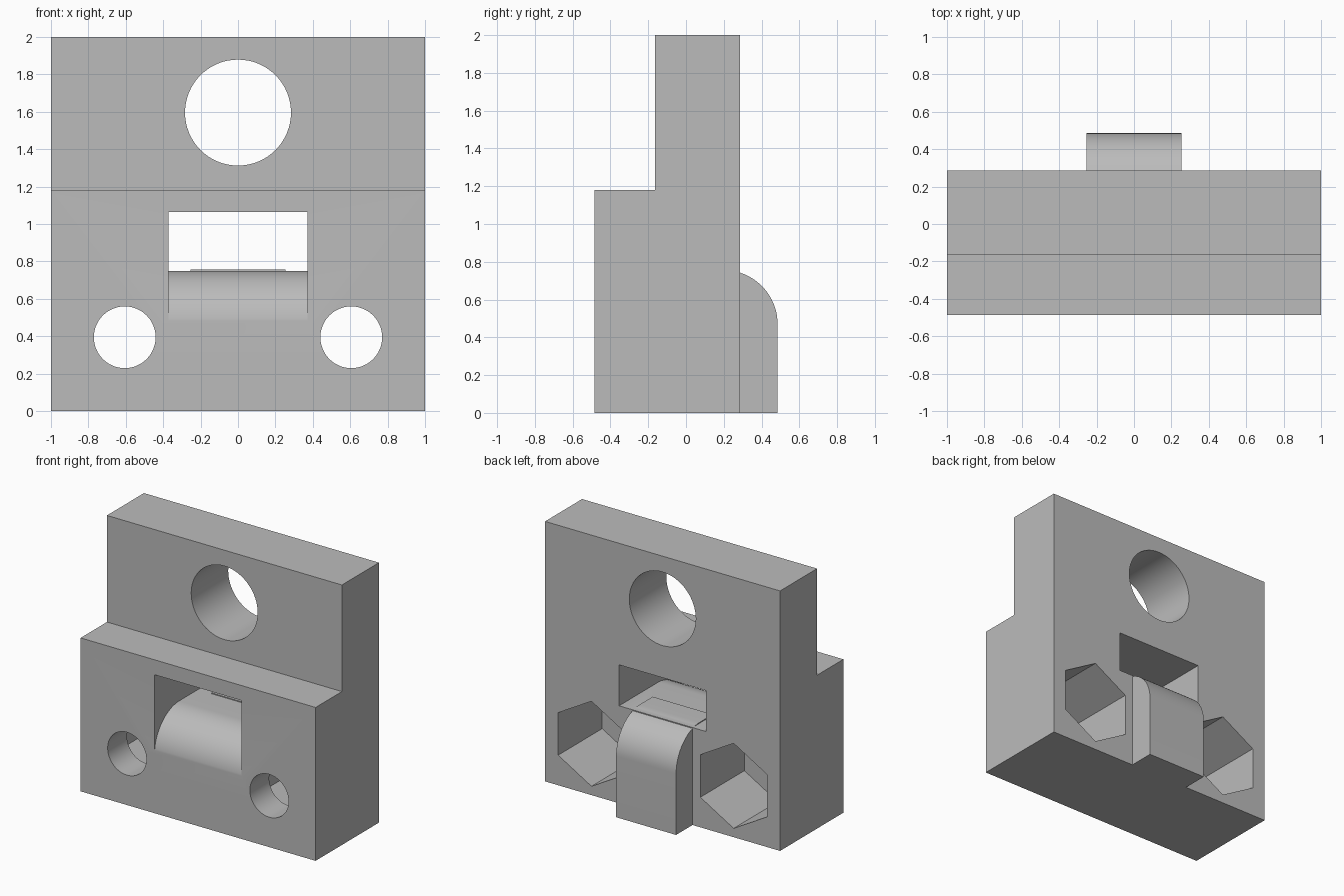
import bpy
import bmesh
from math import cos, sin, pi, radians
from mathutils import Matrix

cube = bpy.data.objects.get("Cube")
if cube:
    bpy.data.objects.remove(cube, do_unlink=True)

grey = bpy.data.materials.new("plain grey")
grey.use_nodes = True
colour = (0.5, 0.5, 0.5, 1)
grey.diffuse_color = colour
grey.node_tree.nodes["Principled BSDF"].inputs["Base Color"].default_value = colour


def make_object(name, bm):
    bmesh.ops.recalc_face_normals(bm, faces=bm.faces)
    mesh = bpy.data.meshes.new(name)
    bm.to_mesh(mesh)
    bm.free()
    mesh.materials.append(grey)
    obj = bpy.data.objects.new(name, mesh)
    bpy.context.collection.objects.link(obj)
    return obj


def extrude_x(name, profile, half_width):
    """Solid from a (y, z) outline, centred on x = 0."""
    bm = bmesh.new()
    face = bm.faces.new([bm.verts.new((-half_width, y, z)) for y, z in profile])
    side = bmesh.ops.extrude_face_region(bm, geom=[face])["geom"]
    moved = [v for v in side if isinstance(v, bmesh.types.BMVert)]
    bmesh.ops.translate(bm, verts=moved, vec=(2 * half_width, 0, 0))
    return make_object(name, bm)


def bore(name, x, z, radius, y0, y1, sides):
    """Prism along y, with a corner pointing up."""
    bm = bmesh.new()
    bmesh.ops.create_cone(bm, cap_ends=True, segments=sides, radius1=radius,
                          radius2=radius, depth=y1 - y0)
    bmesh.ops.transform(bm, verts=bm.verts,
                        matrix=Matrix.Translation((x, (y0 + y1) / 2, z))
                        @ Matrix.Rotation(radians(90), 4, "X"))
    return make_object(name, bm)


def arc(cy, cz, ry, rz, start, end, steps=20):
    angles = [start + (end - start) * i / steps for i in range(steps + 1)]
    return [(cy + ry * cos(a), cz + rz * sin(a)) for a in angles]


def combine(target, tool, operation):
    mod = target.modifiers.new(tool.name, "BOOLEAN")
    mod.operation = operation
    mod.solver = "EXACT"
    mod.object = tool
    bpy.context.view_layer.objects.active = target
    bpy.ops.object.modifier_apply(modifier=mod.name)
    bpy.data.objects.remove(tool, do_unlink=True)


# Stepped block
front, back, step_y, step_z = -0.485, 0.285, -0.165, 1.18
body = extrude_x("stepped_block", [(front, 0), (back, 0), (back, 2), (step_y, 2),
                                   (step_y, step_z), (front, step_z)], 1)

# Window with a floor that rolls down to the front face
window = [(-0.7, 1.065), (0.5, 1.065), (0.5, 0.75)]
window += arc(-0.185, 0.45, 0.302, 0.3, pi / 2, pi) + [(-0.7, 0.45)]
combine(body, extrude_x("window_cutter", window, 0.37), "DIFFERENCE")

# Large upper hole
combine(body, bore("upper_hole_cutter", 0, 1.595, 0.283, -1, 1, 64), "DIFFERENCE")

# Bolt holes with hexagonal nut pockets in the back
for x in (-0.605, 0.605):
    combine(body, bore("bolt_hole_cutter", x, 0.395, 0.165, -1, 0, 48), "DIFFERENCE")
    combine(body, bore("nut_pocket_cutter", x, 0.395, 0.327, -0.25, 0.6, 6), "DIFFERENCE")

# Rounded rib on the back
rib = [(0.04, 0), (0.485, 0)] + arc(0.195, 0.47, 0.29, 0.287, 0, pi / 2) + [(0.04, 0.757)]
combine(body, extrude_x("back_rib", rib, 0.255), "UNION")

bpy.ops.object.select_all(action="DESELECT")
body.select_set(True)
bpy.context.view_layer.objects.active = body
bpy.ops.object.shade_smooth_by_angle(angle=radians(25))
